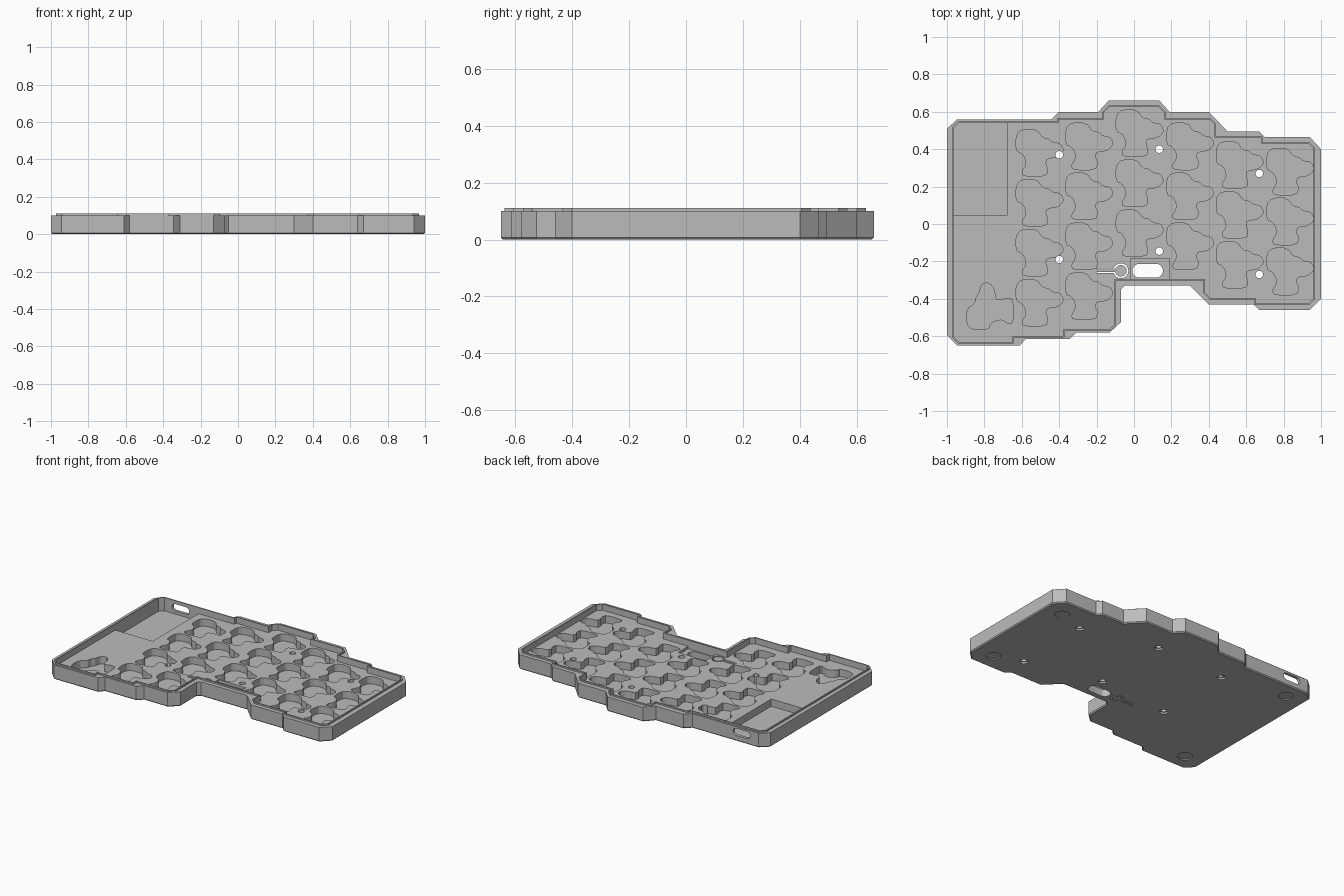
import bpy, bmesh
from math import sin, cos, pi, radians
from mathutils import Vector, Matrix

default = bpy.data.objects.get("Cube")
if default:
    bpy.data.objects.remove(default, do_unlink=True)

# One plain grey plastic
grey = bpy.data.materials.new("grey plastic")
grey.use_nodes = True
grey.diffuse_color = (0.5, 0.5, 0.5, 1)
grey.node_tree.nodes["Principled BSDF"].inputs["Base Color"].default_value = (0.5, 0.5, 0.5, 1)

WALL_TOP, LIP_TOP, FLOOR, POCKET = 0.1, 0.11, 0.068, 0.018


# ---- profile helpers ----
def turn(a, b, c):
    return (b - a).cross(c - b)


def ccw(points):
    pts = [Vector(p) for p in points]
    area = sum(pts[i - 1].cross(pts[i]) for i in range(len(pts)))
    return pts if area > 0 else pts[::-1]


def around(pts):
    return [(pts[i - 1], p, pts[(i + 1) % len(pts)]) for i, p in enumerate(pts)]


def offset(points, d):
    """Mitred outward offset of a closed profile."""
    out = []
    for a, b, c in around(ccw(points)):
        u, v = (b - a).normalized(), (c - b).normalized()
        n, m = Vector((u.y, -u.x)), Vector((v.y, -v.x))
        out.append(b + (n + m) * d / (1 + n.dot(m)))
    return out


def chamfer(points, size, shortest):
    """Cut the outward corners that lie between two long edges."""
    out = []
    for a, b, c in around(ccw(points)):
        if turn(a, b, c) > 0 and min((b - a).length, (c - b).length) > shortest:
            out += [b + (a - b).normalized() * size, b + (c - b).normalized() * size]
        else:
            out.append(b)
    return out


def soften(points):
    pts = ccw(points)
    return [p.lerp(q, t) for p, q in zip(pts, pts[1:] + pts[:1]) for t in (0.25, 0.75)]


def arc(x, y, r, start, end, n=20):
    angles = [radians(start + (end - start) * i / n) for i in range(n + 1)]
    return [(x + r * cos(a), y + r * sin(a)) for a in angles]


def circle(x, y, r):
    return arc(x, y, r, 0, 345, 23)


def slot(x, y, half, r):
    return arc(x + half - r, y, r, -90, 90, 10) + arc(x - half + r, y, r, 90, 270, 10)


def rectangle(x0, x1, y0, y1):
    return [(x0, y0), (x1, y0), (x1, y1), (x0, y1)]


# ---- solid helpers ----
def solid(name, stacks):
    """Each stack is a list of (profile, height) rings closed at both ends."""
    bm = bmesh.new()
    for stack in stacks:
        rings = [[bm.verts.new((p.x, p.y, z)) for p in ccw(prof)] for prof, z in stack]
        bm.faces.new(rings[0][::-1])
        bm.faces.new(rings[-1])
        for low, high in zip(rings, rings[1:]):
            for i in range(len(low)):
                bm.faces.new((low[i - 1], low[i], high[i], high[i - 1]))
    bmesh.ops.recalc_face_normals(bm, faces=bm.faces)
    mesh = bpy.data.meshes.new(name)
    bm.to_mesh(mesh)
    bm.free()
    mesh.materials.append(grey)
    obj = bpy.data.objects.new(name, mesh)
    bpy.context.collection.objects.link(obj)
    return obj


def prisms(name, profiles, z0, z1):
    return solid(name, [[(p, z0), (p, z1)] for p in profiles])


def cut(target, cutter, keep=False):
    cutter.hide_render = True
    mod = target.modifiers.new("cut", "BOOLEAN")
    mod.operation, mod.solver, mod.object = "DIFFERENCE", "EXACT", cutter
    bpy.context.view_layer.objects.active = target
    bpy.ops.object.modifier_apply(modifier=mod.name)
    if not keep:
        bpy.data.objects.remove(cutter, do_unlink=True)


# ---- outer and inner outlines of the tray ----
outer = [(-1, .51), (-.945, .56), (-.44, .56), (-.4, .6), (-.19, .6), (-.135, .66),
         (.135, .66), (.19, .6), (.4, .6), (.5, .495), (.67, .495), (.7, .465),
         (.94, .465), (1, .4), (1, -.4), (.94, -.46), (.67, -.46), (.64, -.43),
         (.4, -.43), (.3, -.33), (-.05, -.33), (-.07, -.35), (-.07, -.525),
         (-.13, -.58), (-.31, -.58), (-.345, -.615), (-.58, -.615), (-.61, -.65),
         (-.945, -.65), (-1, -.595)]
inner = chamfer([(-.965, .54), (-.405, .54), (-.405, .56), (-.16, .56), (-.16, .625),
                 (.16, .625), (.16, .56), (.43, .56), (.43, .46), (.68, .46),
                 (.68, .43), (.96, .43), (.96, -.425), (.65, -.425), (.65, -.395),
                 (.38, -.395), (.38, -.295), (-.105, -.295), (-.105, -.565),
                 (-.38, -.565), (-.38, -.6), (-.65, -.6), (-.65, -.63),
                 (-.965, -.63)], .027, .06)

# Tray body with a small bottom chamfer, and the raised lip round the cavity
tray = solid("case_tray", [[(offset(outer, -.007), 0), (outer, .007), (outer, WALL_TOP)]])
lip = prisms("rim_lip", [offset(inner, .008)], WALL_TOP, LIP_TOP)
cavity = prisms("cavity_cutter", [inner], FLOOR, 0.2)
cut(lip, cavity, keep=True)
cut(tray, cavity)

# Socket pockets under every key
socket = [Vector((x, -y)) for x, y in (
    (0, .03), (.03, 0), (.11, 0), (.14, .045), (.175, .05), (.195, .07), (.235, .075),
    (.25, .1), (.25, .12), (.22, .148), (.165, .153), (.155, .18), (.17, .21),
    (.16, .25), (.04, .25), (.03, .225), (.055, .19), (.05, .155), (.03, .125), (0, .115))]
columns = [(-.63, .505, 4), (-.365, .54, 4), (-.095, .61, 3),
           (.175, .54, 3), (.44, .44, 3), (.71, .405, 3)]
pockets = [soften([p + Vector((x, top - row * .267)) for p in socket])
           for x, top, rows in columns for row in range(rows)]
quarter = Matrix.Rotation(pi / 2, 2)
pockets.append(soften([quarter @ p + Vector((-.895, -.565)) for p in socket]))
cut(tray, prisms("socket_cutter", pockets, POCKET, 0.09))

# Battery bay in the back corner
bay = [(-.965, .045), (-.68, .045), (-.68, .54), (-.938, .54), (-.965, .513)]
cut(tray, prisms("battery_cutter", [bay], POCKET, 0.09))

# Shallow bay and through slot for the switch
cut(tray, prisms("switch_bay_cutter", [rectangle(-.02, .19, -.295, -.185)], 0.05, 0.09))
cut(tray, prisms("switch_slot_cutter", [slot(.073, -.25, .082, .037)], -0.1, 0.2))

# Flexible push tab: a thin gap round a disc and its arm
gap = ([(-.2, -.237)] + arc(-.07, -.25, .04, 161, -161)
       + [(-.2, -.263), (-.2, -.257)] + arc(-.07, -.25, .031, -167, 167) + [(-.2, -.243)])
cut(tray, prisms("push_tab_cutter", [gap], -0.1, 0.2))

# Screw holes with countersinks below
screws = [(-.4, .37), (.135, .4), (.67, .27), (-.4, -.19), (.135, -.145), (.67, -.27)]
cut(tray, prisms("screw_cutter", [circle(x, y, .02) for x, y in screws], -0.1, 0.2))
cut(tray, prisms("screw_head_cutter", [circle(x, y, .027) for x, y in screws], -0.1, 0.012))

# Round recesses for the rubber feet
feet = [(-.86, .45), (-.86, -.53), (.86, .33), (.86, -.34)]
cut(tray, prisms("foot_cutter", [circle(x, y, .047) for x, y in feet], -0.1, 0.007))

# Cable port through the back wall
port = prisms("port_cutter", [slot(-.815, .063, .066, .024)], -0.6, -0.5)
port.data.transform(Matrix.Rotation(pi / 2, 4, "X"))
cut(tray, port)

# Soft shading on the curved walls only
bpy.ops.object.select_all(action="DESELECT")
for obj in (tray, lip):
    obj.select_set(True)
bpy.context.view_layer.objects.active = tray
bpy.ops.object.shade_smooth_by_angle(angle=radians(20))
